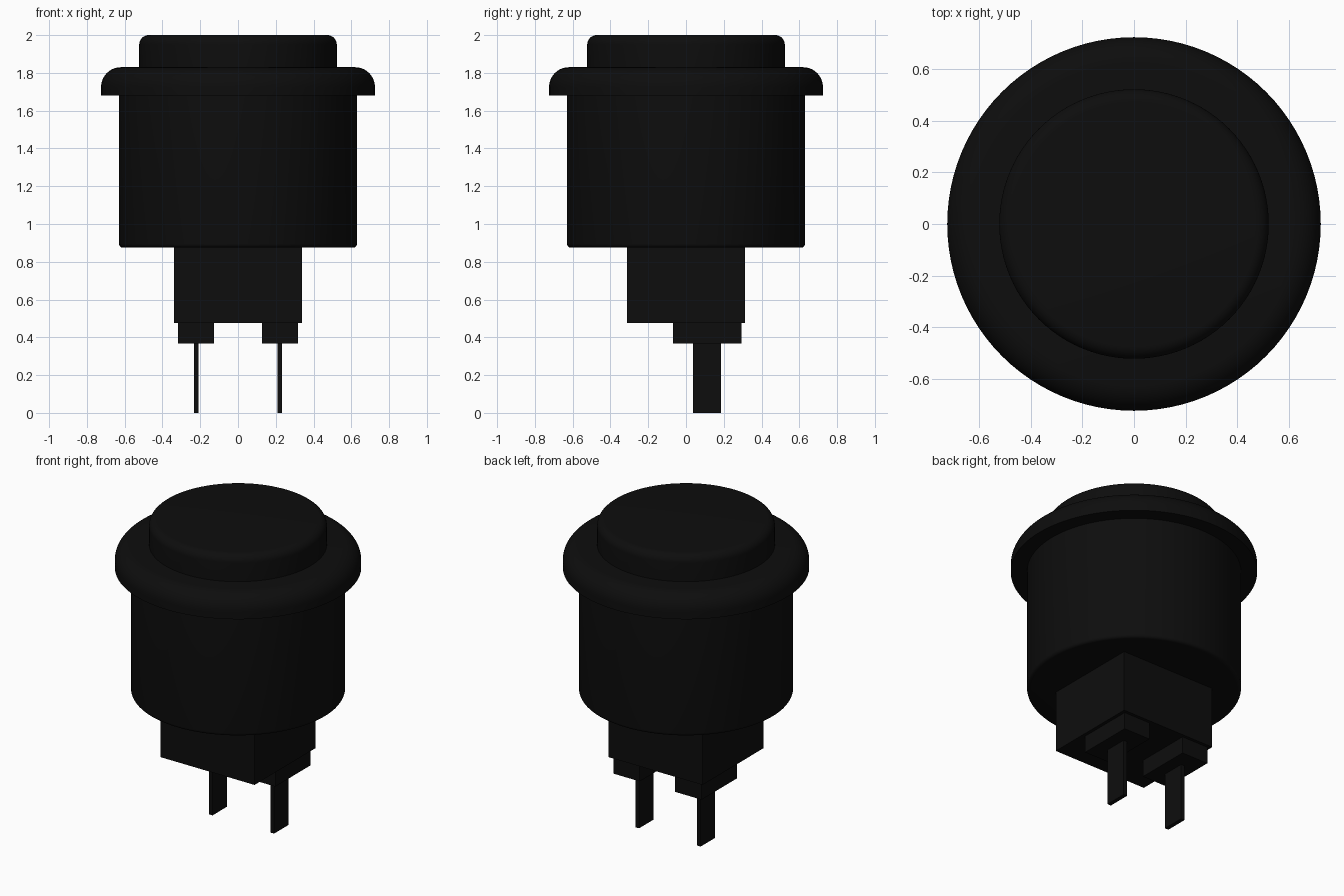
import bpy, bmesh
from math import sin, cos, pi, radians

if "Cube" in bpy.data.objects:
    bpy.data.objects.remove(bpy.data.objects["Cube"], do_unlink=True)

# Single black plastic
black = bpy.data.materials.new("black_plastic")
black.use_nodes = True
colour = (0.004, 0.004, 0.004, 1)
black.diffuse_color = colour
black.node_tree.nodes["Principled BSDF"].inputs["Base Color"].default_value = colour


def add_object(name, bm):
    mesh = bpy.data.meshes.new(name)
    bmesh.ops.recalc_face_normals(bm, faces=bm.faces)
    bm.to_mesh(mesh)
    bm.free()
    mesh.materials.append(black)
    ob = bpy.data.objects.new(name, mesh)
    bpy.context.collection.objects.link(ob)
    return ob


def fillet(r, z, radius, start, steps=8):
    """Quarter-circle profile points about the centre (r, z)."""
    angles = [start + pi / 2 * i / steps for i in range(steps + 1)]
    return [(r + radius * cos(a), z + radius * sin(a)) for a in angles]


def lathe(name, profile, sides=96):
    """Revolve a bottom-to-top (radius, height) profile and cap both ends."""
    bm = bmesh.new()
    rings = [[bm.verts.new((r * cos(2 * pi * i / sides), r * sin(2 * pi * i / sides), z))
              for i in range(sides)] for r, z in profile]
    for low, high in zip(rings, rings[1:]):
        for i in range(sides):
            j = (i + 1) % sides
            bm.faces.new((low[i], low[j], high[j], high[i]))
    bm.faces.new(rings[0][::-1])
    bm.faces.new(rings[-1])
    ob = add_object(name, bm)
    bpy.ops.object.select_all(action="DESELECT")
    ob.select_set(True)
    bpy.context.view_layer.objects.active = ob
    bpy.ops.object.shade_smooth_by_angle(angle=radians(35))


def box(name, x, y, z):
    """Box from (min, max) ranges."""
    bm = bmesh.new()
    bmesh.ops.create_cube(bm, size=1)
    for v in bm.verts:
        v.co = [(lo + hi) / 2 + c * (hi - lo) for c, (lo, hi) in zip(v.co, (x, y, z))]
    add_object(name, bm)


# Round button: barrel, domed rim and plunger
lathe("barrel", fillet(0.61, 0.895, 0.02, -pi / 2, 4) + [(0.63, 1.69)])
lathe("rim", [(0.725, 1.68)] + fillet(0.62, 1.725, 0.105, 0, 12))
lathe("plunger", [(0.523, 1.80)] + fillet(0.473, 1.95, 0.05, 0))

# Switch housing below the barrel
box("switch_housing", (-0.338, 0.338), (-0.313, 0.313), (0.477, 0.89))

# Mirrored terminal blocks and contact blades
for side, s in (("left", 1), ("right", -1)):
    box(side + "_terminal_block", sorted((s * 0.127, s * 0.317)), (-0.07, 0.293), (0.368, 0.485))
    box(side + "_contact_blade", sorted((s * 0.208, s * 0.234)), (0.036, 0.184), (0, 0.38))
